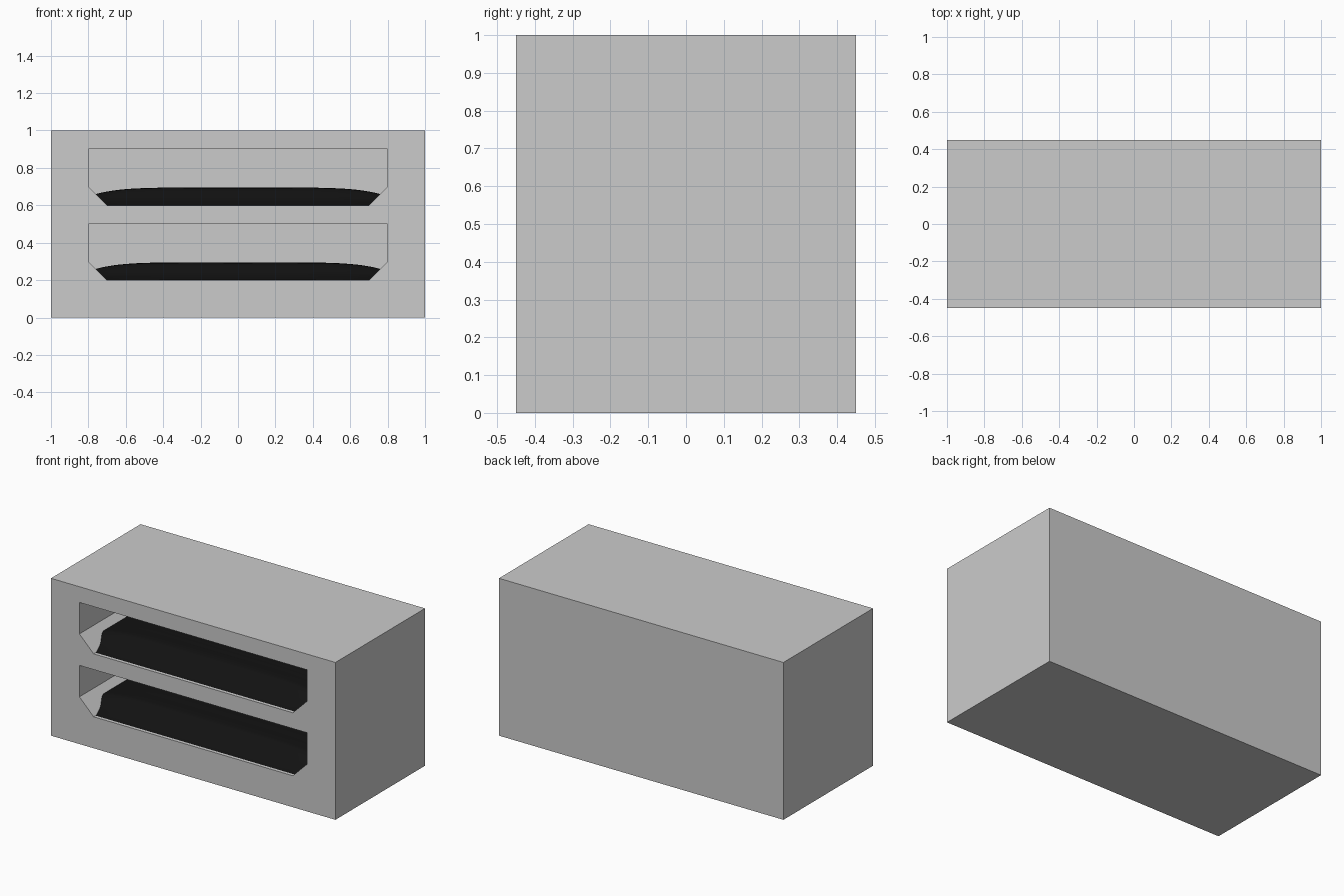
import bpy, bmesh, math, random

if "Cube" in bpy.data.objects:
    bpy.data.objects.remove(bpy.data.objects["Cube"])

random.seed(4)
FRONT, BACK = -0.45, 0.35


def make_object(name, bm):
    bmesh.ops.recalc_face_normals(bm, faces=bm.faces)
    mesh = bpy.data.meshes.new(name)
    bm.to_mesh(mesh)
    bm.free()
    obj = bpy.data.objects.new(name, mesh)
    bpy.context.collection.objects.link(obj)
    return obj


# Solid outer housing
bm = bmesh.new()
bmesh.ops.create_cube(bm, size=1)
bmesh.ops.scale(bm, vec=(2, 0.9, 1), verts=bm.verts)
bmesh.ops.translate(bm, vec=(0, 0, 0.5), verts=bm.verts)
housing = make_object("housing", bm)

dark = bpy.data.materials.new("dark_fill")
dark.diffuse_color = (0.006, 0.006, 0.006, 1)
dark.use_nodes = True
dark.node_tree.nodes["Principled BSDF"].inputs["Base Color"].default_value = dark.diffuse_color


def cut_slot(floor):
    # Recess with chamfered lower corners
    profile = [(-0.8, 0.3), (-0.8, 0.1), (-0.7, 0), (0.7, 0), (0.8, 0.1), (0.8, 0.3)]
    bm = bmesh.new()
    face = bm.faces.new([bm.verts.new((x, FRONT - 0.1, floor + z)) for x, z in profile])
    ext = bmesh.ops.extrude_face_region(bm, geom=[face])
    verts = [g for g in ext["geom"] if isinstance(g, bmesh.types.BMVert)]
    bmesh.ops.translate(bm, vec=(0, BACK - FRONT + 0.1, 0), verts=verts)
    cutter = make_object("slot_cutter", bm)
    cutter.hide_render = True
    mod = housing.modifiers.new("slot", 'BOOLEAN')
    mod.object = cutter
    mod.solver = 'EXACT'
    bpy.context.view_layer.objects.active = housing
    bpy.ops.object.modifier_apply(modifier=mod.name)
    bpy.data.objects.remove(cutter)


def smooth(a, b, t):
    s = min(max((t - a) / (b - a), 0), 1)
    return s * s * (3 - 2 * s)


def add_fill(name, floor):
    # Low rounded mound lying in the recess, ending against its sloped sides
    nx, ny, depth = 48, 60, BACK - FRONT
    bm = bmesh.new()
    rows = []
    for j in range(ny + 1):
        t = 0.02 + (depth - 0.02) * j / ny
        rise = 0.25 * smooth(0.02, 0.09, t) + 0.75 * smooth(0.07, 0.19, t)
        back = smooth(0, 0.25, depth - t)
        ripple = random.uniform(-0.0015, 0.0015) * rise
        edge = 0.06 * rise
        row = []
        for i in range(nx + 1):
            u = math.sin(math.pi / 2 * (2 * i / nx - 1))
            crown = 0.034 * (1 - abs(u) ** 6) * (0.4 + 0.6 * back)
            z = max(rise * (0.06 + crown) + ripple * (1 - u * u), 0)
            row.append(bm.verts.new((u * (0.7 + edge), FRONT + t, floor + z)))
        rows.append(row)
    for a, b in zip(rows, rows[1:]):
        for i in range(nx):
            bm.faces.new((a[i], a[i + 1], b[i + 1], b[i]))
    fill = make_object(name, bm)
    fill.data.materials.append(dark)
    for p in fill.data.polygons:
        p.use_smooth = True


for label, floor in (("lower", 0.2), ("upper", 0.6)):
    cut_slot(floor)
    add_fill(label + "_fill", floor)
